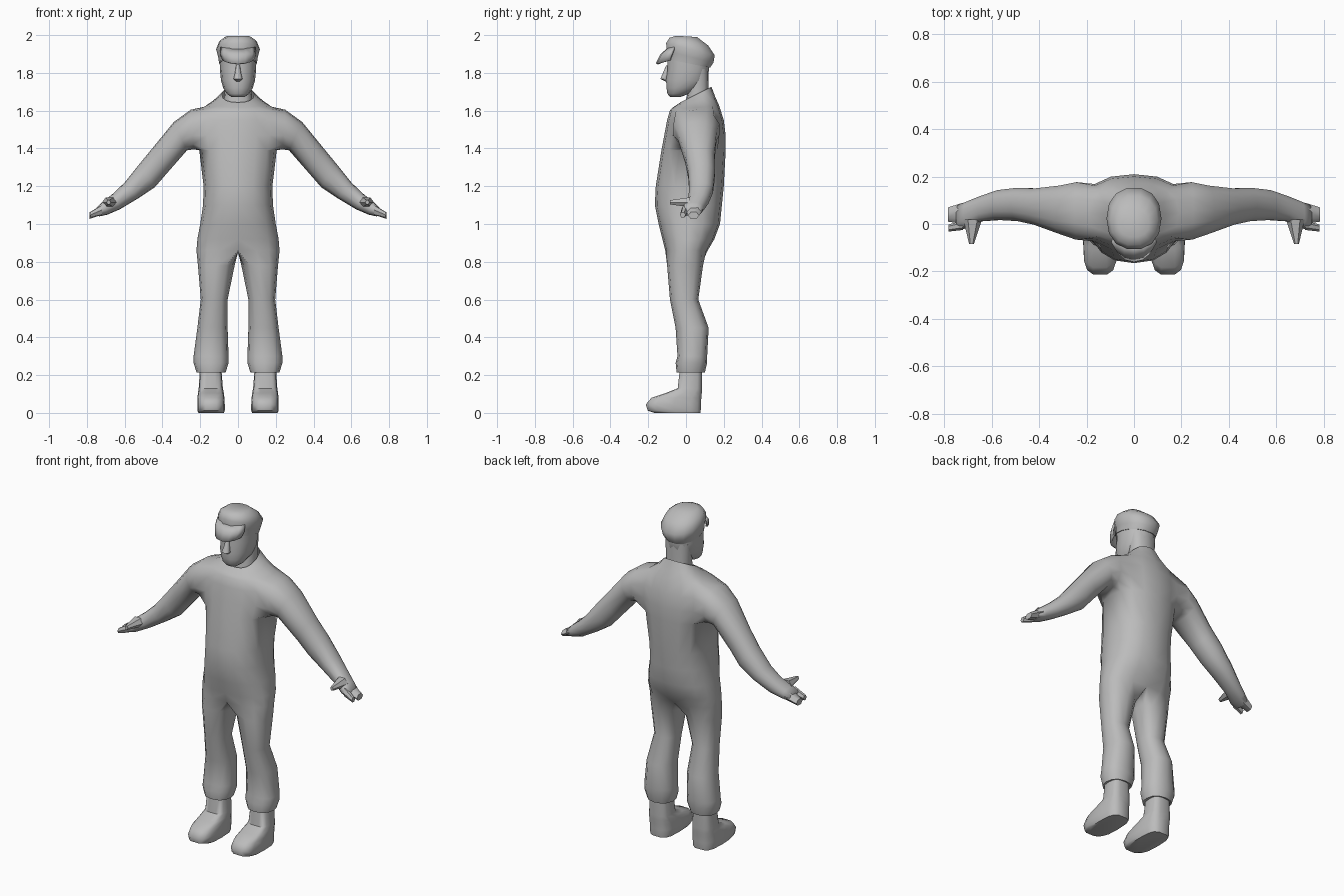
import bpy, bmesh, math
from mathutils import Vector

if "Cube" in bpy.data.objects:
    bpy.data.objects.remove(bpy.data.objects["Cube"])

grey = bpy.data.materials.new("plain grey")
grey.diffuse_color = (0.5, 0.5, 0.5, 1)
grey.use_nodes = True
grey.node_tree.nodes["Principled BSDF"].inputs["Base Color"].default_value = grey.diffuse_color


def finish(name, bm, mirror=False, angle=60, thickness=0):
    bmesh.ops.recalc_face_normals(bm, faces=bm.faces)
    me = bpy.data.meshes.new(name)
    bm.to_mesh(me)
    bm.free()
    me.materials.append(grey)
    ob = bpy.data.objects.new(name, me)
    bpy.context.collection.objects.link(ob)
    bpy.ops.object.select_all(action='DESELECT')
    ob.select_set(True)
    bpy.context.view_layer.objects.active = ob
    bpy.ops.object.shade_smooth_by_angle(angle=math.radians(angle))
    if thickness:
        ob.modifiers.new("thickness", 'SOLIDIFY').thickness = thickness
    if mirror:
        m = ob.modifiers.new("mirror", 'MIRROR')
        m.merge_threshold = 0.002
    return ob


def power(v, p):
    return math.copysign(abs(v) ** p, v)


def bridge(bm, a, b):
    n = len(a)
    for i in range(n):
        j = (i + 1) % n
        bm.faces.new((a[i], a[j], b[j], b[i]))


def ring(z, x0, x1, y0, y1, slant=0, n=12, p=0.8, start=0.0):
    """Rounded horizontal ring filling the box x0..x1, y0..y1."""
    cx, cy, rx, ry = (x0 + x1) / 2, (y0 + y1) / 2, (x1 - x0) / 2, (y1 - y0) / 2
    pts = []
    for i in range(n):
        a = start + i * math.tau / n
        y = cy + ry * power(math.sin(a), p)
        pts.append(Vector((cx + rx * power(math.cos(a), p), y, z + slant * (y - cy))))
    return pts


def loft(name, rings, mirror=False, angle=60):
    bm = bmesh.new()
    loops = [[bm.verts.new(p) for p in r] for r in rings]
    for a, b in zip(loops, loops[1:]):
        bridge(bm, a, b)
    bm.faces.new(loops[0])
    bm.faces.new(loops[-1])
    return finish(name, bm, mirror, angle)


# ---- Overall: half torso, sleeve and trouser leg in one mirrored skin ----
bm = bmesh.new()
# height, half width, front y, back y, slant
torso = [(1.685, .085, -.03, .135, .5), (1.645, .135, -.07, .155, .25),
         (1.615, .19, -.085, .175, .1), (1.55, .22, -.10, .20, 0),
         (1.47, .222, -.115, .21, 0), (1.39, .205, -.13, .21, 0),
         (1.20, .182, -.16, .20, 0), (1.10, .185, -.165, .19, 0),
         (1.00, .20, -.145, .18, 0), (.92, .215, -.125, .15, 0),
         (.86, .22, -.11, .115, 0)]
grid = []
for z, hx, yf, yb, s in torso:
    row = []
    for i in range(9):
        a = i * math.pi / 8
        dy = -(yb - yf) / 2 * power(math.cos(a), .85)
        x = 0 if i in (0, 8) else hx * math.sin(a) ** .85
        row.append(bm.verts.new((x, (yf + yb) / 2 + dy, z + s * dy)))
    grid.append(row)
for r in range(len(grid) - 1):
    for c in range(8):
        if not (2 <= r < 5 and 2 <= c < 6):       # leave the armhole open
            bm.faces.new((grid[r][c], grid[r][c + 1], grid[r + 1][c + 1], grid[r + 1][c]))

# sleeve and palm: upper x, z, lower x, z, front y, back y
arm = [(.25, 1.605, .235, 1.395, -.07, .18), (.34, 1.54, .27, 1.39, -.045, .165),
       (.45, 1.405, .375, 1.27, -.005, .152), (.52, 1.32, .44, 1.195, .01, .155),
       (.60, 1.22, .53, 1.135, .015, .145), (.66, 1.162, .625, 1.078, .01, .12),
       (.72, 1.115, .69, 1.05, -.02, .095), (.75, 1.085, .735, 1.04, -.025, .08)]
last = ([grid[5][c] for c in range(2, 7)] + [grid[4][6], grid[3][6]]
        + [grid[2][c] for c in range(6, 1, -1)] + [grid[3][2], grid[4][2]])
angles = ([225 + 22.5 * k for k in range(4)] + [315 + 30 * k for k in range(3)]
          + [45 + 22.5 * k for k in range(4)] + [135 + 30 * k for k in range(3)])
for xu, zu, xl, zl, yf, yb in arm:
    up = Vector((xu - xl, 0, zu - zl)) / 2
    mid = Vector(((xu + xl) / 2, (yf + yb) / 2, (zu + zl) / 2))
    loop = []
    for d in angles:
        a = math.radians(d)
        side = Vector((0, (yb - yf) / 2 * power(math.cos(a), .9), 0))
        loop.append(bm.verts.new(mid + side + up * power(math.sin(a), .9)))
    bridge(bm, last, loop)
    last = loop
bm.faces.new(last)

# trouser leg: height, inner x, outer x, front y, back y
leg = [(.78, .018, .212, -.10, .09), (.60, .055, .197, -.085, .065),
       (.45, .055, .215, -.055, .12), (.30, .05, .235, -.045, .112),
       (.265, .05, .235, -.055, .112), (.215, .065, .22, -.05, .10),
       (.22, .085, .20, -.03, .085)]
last = grid[-1] + [bm.verts.new((0, y, .85)) for y in (.06, 0, -.06)]
for z, x0, x1, yf, yb in leg:
    loop = [bm.verts.new(p) for p in ring(z, x0, x1, yf, yb, p=.85, start=-math.tau / 3)]
    bridge(bm, last, loop)
    last = loop
bm.faces.new(last)
finish("overall", bm, mirror=True, angle=75)

# ---- Boots ----
boot = [(.26, .09, .20, -.03, .085), (.13, .08, .208, -.045, .085),
        (.105, .075, .212, -.11, .085), (.08, .072, .215, -.185, .083),
        (.045, .07, .215, -.215, .082), (.012, .07, .215, -.205, .08),
        (0.0, .075, .21, -.17, .078)]
loft("boot", [ring(*b, n=14, p=.6) for b in boot], True, 50)


# ---- Fingers and thumb ----
def digit(name, a, b, ra, rb, axis):
    rings = []
    for c, (u, v) in ((a, ra), (b, rb)):
        pts = []
        for k in range(6):
            t = k * math.tau / 6
            off = (0, u * math.cos(t), v * math.sin(t)) if axis == 'x' \
                else (u * math.cos(t), 0, v * math.sin(t))
            pts.append(Vector(c) + Vector(off))
        rings.append(pts)
    loft(name, rings, True, 50)


digit("fingers", (.72, .045, 1.075), (.785, .04, 1.045), (.045, .03), (.03, .02), 'x')
digit("index_finger", (.72, -.005, 1.075), (.782, -.017, 1.048), (.02, .028), (.015, .016), 'x')
digit("thumb", (.68, .02, 1.115), (.685, -.085, 1.115), (.04, .03), (.01, .013), 'y')

# ---- Neck and head ----
loft("neck", [ring(1.58, -.08, .08, -.02, .125), ring(1.70, -.072, .072, .01, .12),
              ring(1.82, -.08, .08, .0, .12)])
head = [(1.672, .035, -.085, -.03), (1.69, .06, -.10, .02), (1.72, .078, -.105, .08),
        (1.76, .09, -.108, .115), (1.82, .096, -.10, .125), (1.90, .098, -.10, .13)]
loft("head", [ring(z, -h, h, f, b, n=14, p=.9) for z, h, f, b in head])
nose = [(1.755, .012, -.11), (1.768, .024, -.136), (1.80, .016, -.122), (1.84, .01, -.105)]
loft("nose", [ring(z, -h, h, f, -.085, n=8) for z, h, f in nose])

# ---- Cap with visor ----
cap = [(1.85, .10, -.105, .13, -.2), (1.885, .105, -.105, .148, -.25),
       (1.925, .116, -.108, .155, -.25), (1.965, .10, -.09, .12, -.2),
       (1.993, .065, -.055, .06, -.06)]
loft("cap", [ring(z, -h, h, f, b, s, n=14, p=.9) for z, h, f, b, s in cap])

bm = bmesh.new()
rows = []
for hx, depth, z, drop in ((.095, .10, 1.93, -.01), (.10, .135, 1.90, .0), (.085, .16, 1.85, -.02)):
    row = []
    for k in range(7):
        a = math.radians(-75 + 25 * k)
        row.append(bm.verts.new((hx * math.sin(a), -.04 - (depth - .04) * math.cos(a) ** .7,
                                 z - drop * (1 - math.cos(a)))))
    rows.append(row)
for a, b in zip(rows, rows[1:]):
    for k in range(6):
        bm.faces.new((a[k], a[k + 1], b[k + 1], b[k]))
finish("visor", bm, thickness=.012)
